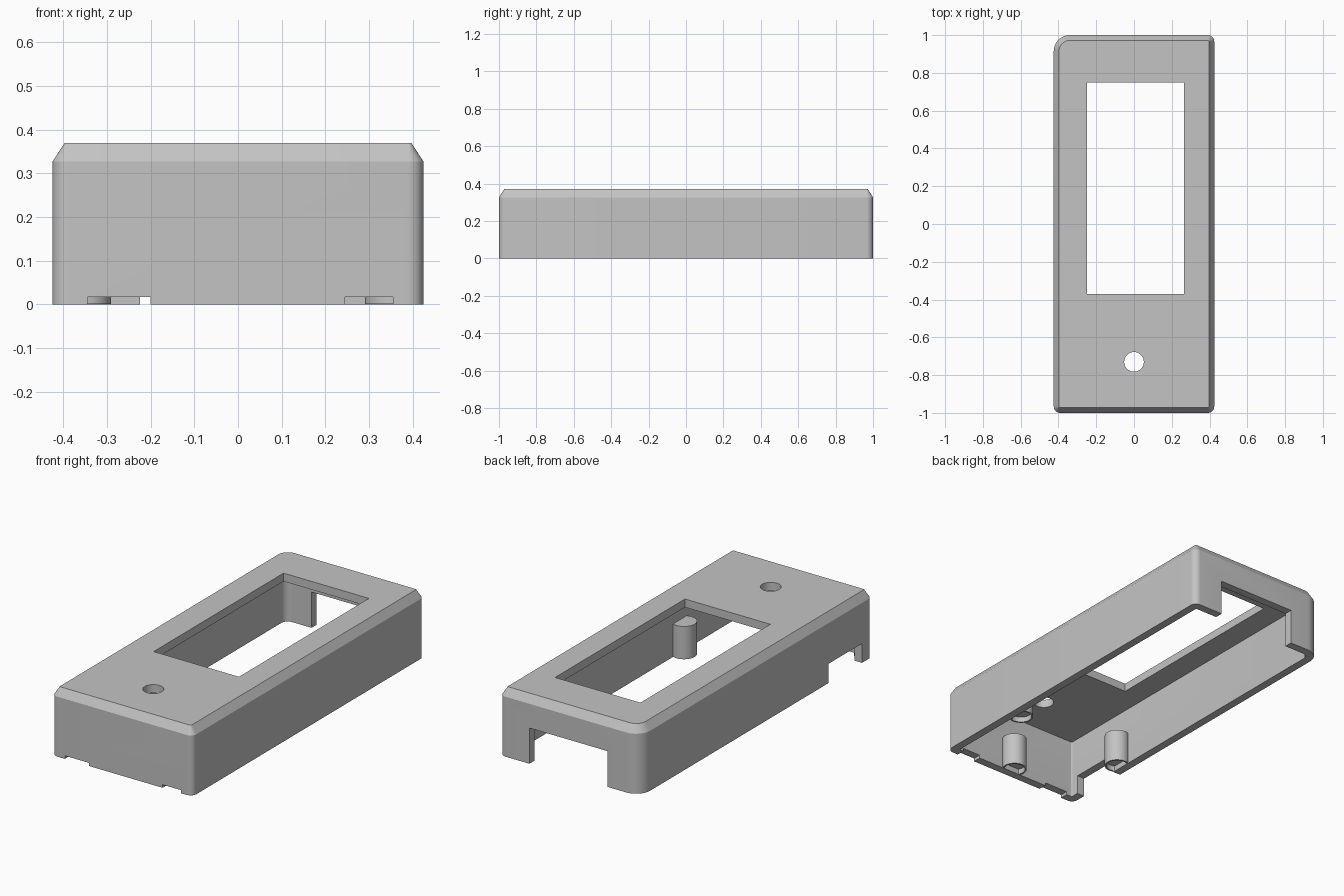
import bpy, bmesh
from math import cos, sin, pi

cube = bpy.data.objects.get("Cube")
if cube:
    bpy.data.objects.remove(cube, do_unlink=True)

HALF_X, HALF_Y, HEIGHT, WALL = 0.425, 1.0, 0.37, 0.045

grey = bpy.data.materials.new("plain grey")
grey.use_nodes = True
grey.diffuse_color = (0.55, 0.55, 0.55, 1)
grey.node_tree.nodes["Principled BSDF"].inputs["Base Color"].default_value = grey.diffuse_color


def outline(inset, steps=10):
    """Rounded rectangle with one larger corner at the back."""
    points = []
    corners = [(1, 1, 0.035), (-1, 1, 0.085), (-1, -1, 0.035), (1, -1, 0.035)]
    for i, (sx, sy, radius) in enumerate(corners):
        r = max(radius - inset, 0.006)
        cx, cy = sx * (HALF_X - inset - r), sy * (HALF_Y - inset - r)
        for k in range(steps + 1):
            a = (i + k / steps) * pi / 2
            points.append((cx + r * cos(a), cy + r * sin(a)))
    return points


def circle(x, y, r, sides=40):
    return [(x + r * cos(2 * pi * k / sides), y + r * sin(2 * pi * k / sides))
            for k in range(sides)]


def rectangle(x0, x1, y0, y1):
    return [(x0, y0), (x1, y0), (x1, y1), (x0, y1)]


def loft(name, layers):
    """Closed solid through (profile, height) layers, bottom first."""
    bm = bmesh.new()
    rings = [[bm.verts.new((x, y, z)) for x, y in prof] for prof, z in layers]
    bm.faces.new(rings[0][::-1])
    bm.faces.new(rings[-1])
    for low, high in zip(rings, rings[1:]):
        n = len(low)
        for i in range(n):
            j = (i + 1) % n
            bm.faces.new((low[i], low[j], high[j], high[i]))
    mesh = bpy.data.meshes.new(name)
    bm.to_mesh(mesh)
    bm.free()
    mesh.materials.append(grey)
    obj = bpy.data.objects.new(name, mesh)
    bpy.context.collection.objects.link(obj)
    return obj


def cut(target, profile, z0, z1):
    cutter = loft("cutter", [(profile, z0), (profile, z1)])
    cutter.hide_render = True
    mod = target.modifiers.new("cut", "BOOLEAN")
    mod.operation, mod.solver, mod.object = "DIFFERENCE", "EXACT", cutter
    bpy.context.view_layer.objects.active = target
    bpy.ops.object.modifier_apply(modifier=mod.name)
    bpy.data.objects.remove(cutter, do_unlink=True)


def smooth(obj):
    bpy.ops.object.select_all(action="DESELECT")
    obj.select_set(True)
    bpy.context.view_layer.objects.active = obj
    bpy.ops.object.shade_smooth_by_angle(angle=pi / 7)


# Outer shell with a bevelled top edge, hollow from below
shell = loft("case_shell", [(outline(0), 0), (outline(0), 0.327),
                            (outline(0.028), HEIGHT)])
cut(shell, outline(WALL), -0.1, HEIGHT - WALL)

# Display window and round button hole through the top
cut(shell, rectangle(-0.25, 0.265, -0.37, 0.75), 0.2, 0.5)
cut(shell, circle(0, -0.73, 0.052), 0.2, 0.5)

# Cable opening in the back wall
cut(shell, rectangle(-0.225, 0.245, 0.9, 1.1), -0.1, 0.195)
# Opening low in the side wall
cut(shell, rectangle(-0.5, -0.36, -0.91, -0.62), -0.1, 0.105)
# Shallow pry slots in the front wall
for x0, x1 in ((-0.345, -0.2), (0.245, 0.355)):
    cut(shell, rectangle(x0, x1, -1.1, -0.94), -0.1, 0.017)
smooth(shell)

# Short posts against the walls, each with a shallow recess underneath
posts = {"left_post": (0.355, -0.49), "right_post": (-0.355, -0.56),
         "front_post": (0.03, -0.93)}
for name, (x, y) in posts.items():
    disc = circle(x, y, 0.064)
    post = loft(name, [(disc, 0.001), (disc, 0.18)])
    cut(post, circle(x, y, 0.055), -0.1, 0.03)
    smooth(post)
